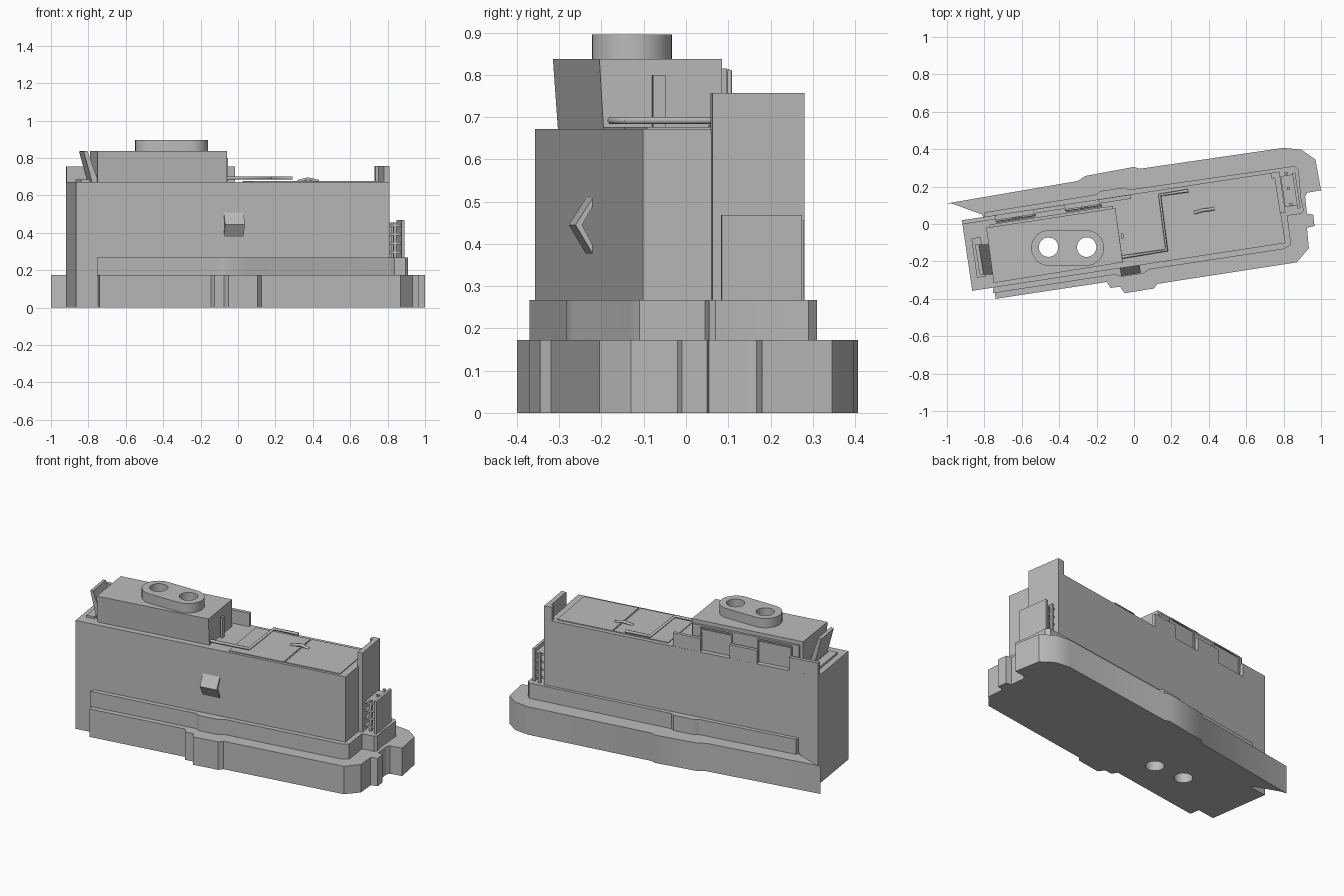
import bpy, bmesh, math
from mathutils import Vector

cube = bpy.data.objects.get("Cube")
if cube:
    bpy.data.objects.remove(cube, do_unlink=True)

grey = bpy.data.materials.new("plain grey")
grey.use_nodes = True
COLOUR = (0.5, 0.5, 0.5, 1)
grey.diffuse_color = COLOUR
grey.node_tree.nodes["Principled BSDF"].inputs["Base Color"].default_value = COLOUR

ANGLE = math.atan(0.152)               # heading of the long walls
ALONG = Vector((math.cos(ANGLE), math.sin(ANGLE)))
BACK = Vector((-ALONG.y, ALONG.x))


def finish(name, bm):
    bmesh.ops.recalc_face_normals(bm, faces=bm.faces)
    mesh = bpy.data.meshes.new(name)
    bm.to_mesh(mesh)
    bm.free()
    mesh.materials.append(grey)
    obj = bpy.data.objects.new(name, mesh)
    bpy.context.collection.objects.link(obj)
    return obj


def loft(name, lower, upper):
    """Solid between two matching rings of 3D points."""
    bm = bmesh.new()
    a = [bm.verts.new(p) for p in lower]
    b = [bm.verts.new(p) for p in upper]
    bm.faces.new(a)
    bm.faces.new(b)
    for i in range(len(a)):
        j = (i + 1) % len(a)
        bm.faces.new((a[i], a[j], b[j], b[i]))
    return finish(name, bm)


def prism(name, plan, z0, z1):
    return loft(name, [(x, y, z0) for x, y in plan], [(x, y, z1) for x, y in plan])


def strip(name, start, end, depth, z0, z1):
    """Upright slab from start to end, thickened to the left of its direction."""
    s, e = Vector(start), Vector(end)
    d = (e - s).normalized()
    off = Vector((-d.y, d.x)) * depth
    return prism(name, [s, e, e + off, s + off], z0, z1)


def on_back(x, inset=0.0):
    """Point on the rear wall line, moved inwards."""
    return Vector((x, 0.02 + (x + 0.92) * 0.152)) - BACK * inset


def pipe(name, points, radius):
    curve = bpy.data.curves.new(name, "CURVE")
    curve.dimensions = "3D"
    curve.bevel_depth = radius
    curve.bevel_resolution = 1
    curve.use_fill_caps = True
    spline = curve.splines.new("POLY")
    spline.points.add(len(points) - 1)
    for p, co in zip(spline.points, points):
        p.co = (*co, 1)
    curve.materials.append(grey)
    obj = bpy.data.objects.new(name, curve)
    bpy.context.collection.objects.link(obj)
    return obj


# Ground slab with chamfered bays
base = prism("ground_slab", [
    (-1.0, .11), (-.30, .23), (-.26, .257), (0, .305), (.03, .295), (.80, .407),
    (.895, .397), (.97, .345), (1.0, .18), (.925, .167), (.915, .145), (.925, .055),
    (.958, .05), (.965, -.01), (.925, -.02), (.935, -.13), (.87, -.205),
    (.125, -.32), (.105, -.345), (-.05, -.37), (-.075, -.335), (-.125, -.342),
    (-.145, -.31), (-.74, -.40), (-.75, -.33), (-.80, 0), (-.81, .05), (-.97, .108)],
    0, .173)

# Middle plinth
plinth = prism("plinth", [
    (-.755, -.37), (-.10, -.27), (-.07, -.283), (.05, -.265), (.08, -.243),
    (.80, -.134), (.84, -.11), (.82, .045), (.895, .055), (.908, .07), (.893, .14),
    (.88, .29), (.86, .31), (-.03, .183), (-.05, .195), (-.18, .176), (-.2, .158),
    (-.80, .062), (-.80, 0), (-.75, -.33)], .17, .267)

# Main hall
hall = prism("main_hall", [(-.92, .02), (-.865, -.357), (.81, -.102), (.785, .06),
                           (.81, .063), (.777, .28)], 0, .672)

# Roof house, with a front wall that leans outwards
roof_top = [(-.75, -.315), (-.06, -.205), (-.10, .085), (-.79, -.02)]
roof_low = [(-.75, -.303), (-.06, -.195), (-.10, .085), (-.79, -.02)]
house = loft("roof_house", [(x, y, .67) for x, y in roof_low],
             [(x, y, .838) for x, y in roof_top])

# Rounded chimney collar
R, CX, CY, HALF = .095, -.355, -.128, .10
ring = []
for side in (1, -1):
    for i in range(17):
        a = -math.pi / 2 + math.pi * i / 16
        ring.append((CX + side * (HALF + R * math.cos(a)), CY + side * R * math.sin(a)))
collar = prism("chimney_collar", ring, .835, .896)

# Two flues through the whole height
bm = bmesh.new()
for side in (-1, 1):
    res = bmesh.ops.create_cone(bm, cap_ends=True, segments=32, radius1=.052,
                                radius2=.052, depth=2)
    bmesh.ops.translate(bm, verts=res["verts"], vec=(CX + side * .102, CY + .004, .4))
cutter = finish("flue_cutter", bm)
cutter.hide_render = True
for obj in (base, plinth, hall, house, collar):
    mod = obj.modifiers.new("flues", "BOOLEAN")
    mod.operation = "DIFFERENCE"
    mod.solver = "EXACT"
    mod.object = cutter
    bpy.context.view_layer.objects.active = obj
    bpy.ops.object.modifier_apply(modifier=mod.name)
    obj.select_set(True)
    bpy.ops.object.shade_smooth_by_angle(angle=math.radians(30))
    obj.select_set(False)
bpy.data.objects.remove(cutter, do_unlink=True)

# Rear parapets, with railings in the gaps
for i, (x0, x1) in enumerate([(-.92, -.74), (-.54, -.37), (-.19, -.02)]):
    strip(f"rear_parapet_{i}", on_back(x1), on_back(x0), .022, .66, .755)
for i, (x0, x1) in enumerate([(-.74, -.535), (-.37, -.18)]):
    p0, p1 = on_back(x0, .03), on_back(x1, .03)
    strip(f"rear_screen_{i}", p1, p0, .012, .67, .80)
    pipe(f"rear_rail_{i}", [(*p0, .67), (*p0, .808), (*p1, .808), (*p1, .67)], .006)
strip("rear_gutter", on_back(-.12, .045), on_back(-.78, .045), .02, .67, .815)

# Tall corner parapet
strip("corner_parapet_side", (.81, .063), (.777, .28), .03, .66, .757)
strip("corner_parapet_rear", (.777, .28), (.73, .273), .03, .66, .757)

# Leaning hood at the narrow end
hood = [(-.80, .67), (-.765, .67), (-.825, .838), (-.845, .835)]
shift = Vector((-.025, .16))
loft("end_hood", [(x + .02, -.27, z) for x, z in hood],
     [(x + .02 + shift.x, -.27 + shift.y, z) for x, z in hood])
strip("end_hood_sill", (-.79, -.28), (-.82, -.07), .05, .665, .685)

# Side door on the roof house
strip("roof_door", (-.065, -.08), (-.07, -.05), -.012, .67, .80)

# Flat roof panels, edge kerbs and pipe run
strip("roof_panel_a", (.075, -.197), (.415, -.146), .34, .665, .677)
strip("roof_panel_b", (.425, -.144), (.765, -.092), .34, .665, .677)
pipe("roof_pipe", [(-.07, -.178, .692), (.175, -.14, .692), (.137, .155, .692),
                   (.29, .178, .692)], .009)
pipe("roof_hose", [(.32, .06, .675), (.35, .068, .683), (.375, .075, .688),
                   (.40, .076, .683), (.43, .083, .675)], .009)

# Bent bracket on the front wall
chevron = [(0, .51), (.042, .445), (0, .375), (0, .395), (.026, .445), (0, .49)]


def bracket_ring(x):
    wall = Vector((x, -.357 + (x + .865) * .152))
    out = [wall - BACK * (d - .001) for d, z in chevron]
    return [(p.x, p.y, z) for p, (d, z) in zip(out, chevron)]


loft("front_bracket", bracket_ring(-.075), bracket_ring(.03))

# Louvre unit on the end wall: outer panel, posts and slats
strip("louvre_panel", (.89, .085), (.862, .275), .016, .26, .468)
for i, y in enumerate((.10, .185, .265)):
    x = .85 - (y - .085) * .15
    strip(f"louvre_post_{i}", (x, y), (x - .002, y + .014), .016, .26, .455)
for i in range(4):
    z = .29 + i * .048
    strip(f"louvre_slat_{i}", (.872, .10), (.848, .265), .065, z, z + .012)
